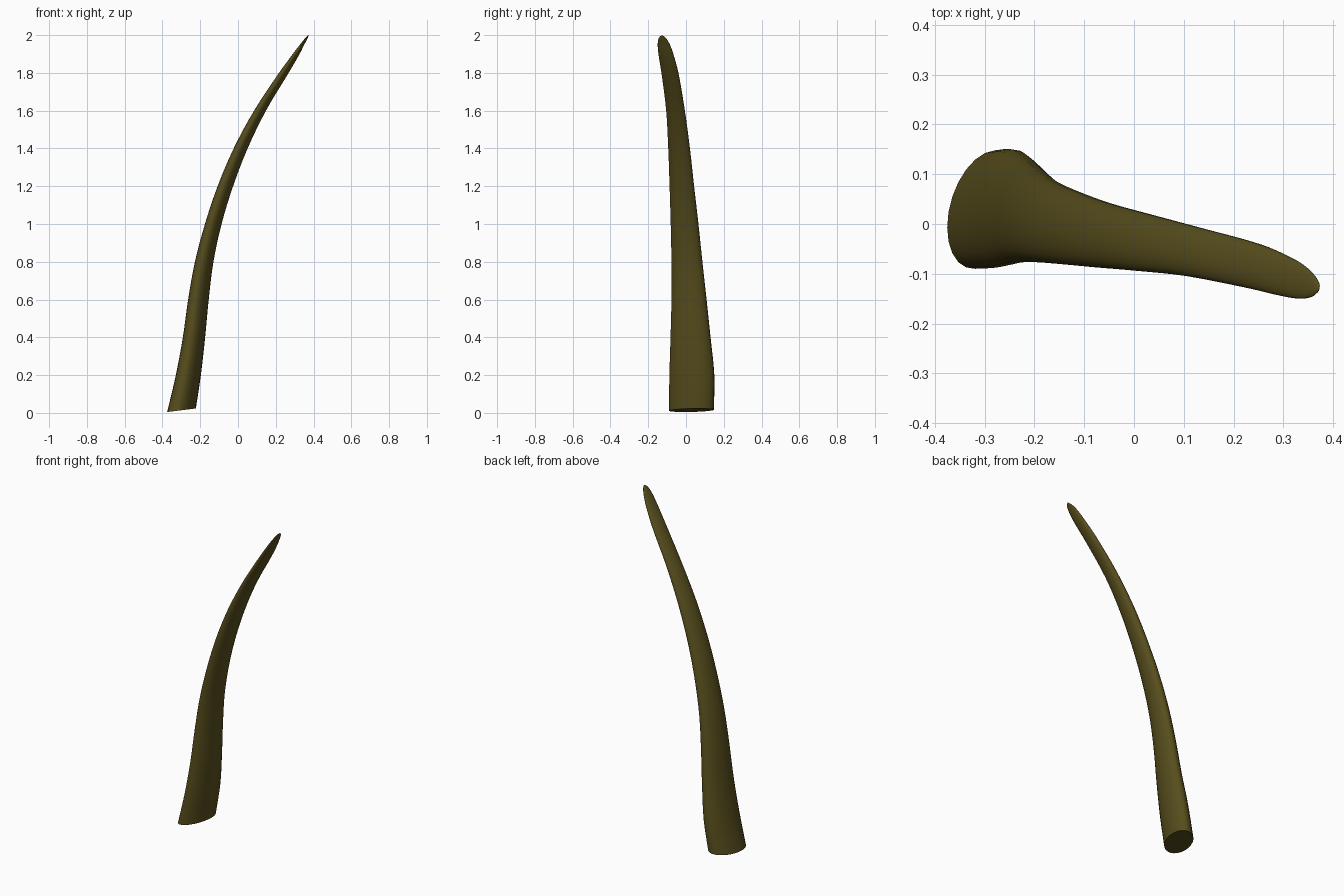
import bpy, bmesh, math
from mathutils import Vector

if "Cube" in bpy.data.objects:
    bpy.data.objects.remove(bpy.data.objects["Cube"])

# Horn cross-sections: z, x min, x max, y min, y max
SECTIONS = [
    (0.014, -0.375, -0.223, -0.090, 0.148),
    (0.20, -0.330, -0.196, -0.088, 0.150),
    (0.40, -0.292, -0.174, -0.082, 0.130),
    (0.60, -0.264, -0.155, -0.077, 0.109),
    (0.80, -0.228, -0.130, -0.077, 0.087),
    (1.00, -0.175, -0.087, -0.081, 0.066),
    (1.20, -0.108, -0.026, -0.087, 0.043),
    (1.40, -0.023, 0.051, -0.094, 0.021),
    (1.60, 0.085, 0.148, -0.105, -0.006),
    (1.80, 0.217, 0.268, -0.130, -0.040),
    (1.90, 0.290, 0.326, -0.146, -0.067),
    (1.95, 0.328, 0.351, -0.150, -0.085),
    (1.98, 0.352, 0.367, -0.146, -0.103),
    (1.994, 0.364, 0.373, -0.138, -0.117),
]
TIP = (0.372, -0.127, 2.0)
SIDES, STEPS = 24, 4
LEAN = math.acos(0.3)   # phase that turns the oval slightly about z


def spline(i, t):
    """Catmull-Rom blend of the section rows."""
    n = len(SECTIONS) - 1
    p = [Vector(SECTIONS[min(max(k, 0), n)]) for k in range(i - 1, i + 3)]
    # Hermite form in z, so uneven row spacing stays smooth
    dz = p[2][0] - p[1][0]
    m1 = (p[2] - p[0]) / (p[2][0] - p[0][0]) * dz
    m2 = (p[3] - p[1]) / (p[3][0] - p[1][0]) * dz
    return ((2*t**3 - 3*t**2 + 1) * p[1] + (t**3 - 2*t**2 + t) * m1
            + (3*t**2 - 2*t**3) * p[2] + (t**3 - t**2) * m2)


def add_ring(bm, row):
    z, x0, x1, y0, y1 = row
    slope = 0.13 * max(0.0, 1 - z / 0.4)   # the cut base is tilted
    ring = []
    for k in range(SIDES):
        a = math.tau * k / SIDES
        dx = (x1 - x0) / 2 * math.cos(a)
        dy = (y1 - y0) / 2 * math.cos(a - LEAN)
        ring.append(bm.verts.new(((x0 + x1) / 2 + dx, (y0 + y1) / 2 + dy,
                                  z + slope * dx)))
    return ring


# Loft the rings, close the base and the tip
bm = bmesh.new()
rows = [spline(i, s / STEPS) for i in range(len(SECTIONS) - 1) for s in range(STEPS)]
rows.append(Vector(SECTIONS[-1]))
rings = [add_ring(bm, r) for r in rows]
for a, b in zip(rings, rings[1:]):
    for k in range(SIDES):
        n = (k + 1) % SIDES
        bm.faces.new((a[k], a[n], b[n], b[k]))
bm.faces.new(list(reversed(rings[0])))
tip = bm.verts.new(TIP)
for k in range(SIDES):
    bm.faces.new((rings[-1][k], rings[-1][(k + 1) % SIDES], tip))
bmesh.ops.recalc_face_normals(bm, faces=bm.faces)
for v in bm.verts:
    v.co.z = max(v.co.z, 0.0)

mesh = bpy.data.meshes.new("horn")
bm.to_mesh(mesh)
bm.free()
horn = bpy.data.objects.new("horn", mesh)
bpy.context.collection.objects.link(horn)

# Dark olive material
mat = bpy.data.materials.new("horn_olive")
mat.diffuse_color = (0.095, 0.075, 0.012, 1)
mat.use_nodes = True
mat.node_tree.nodes["Principled BSDF"].inputs["Base Color"].default_value = mat.diffuse_color
mesh.materials.append(mat)

bpy.context.view_layer.objects.active = horn
horn.select_set(True)
bpy.ops.object.shade_smooth_by_angle(angle=math.radians(50))
